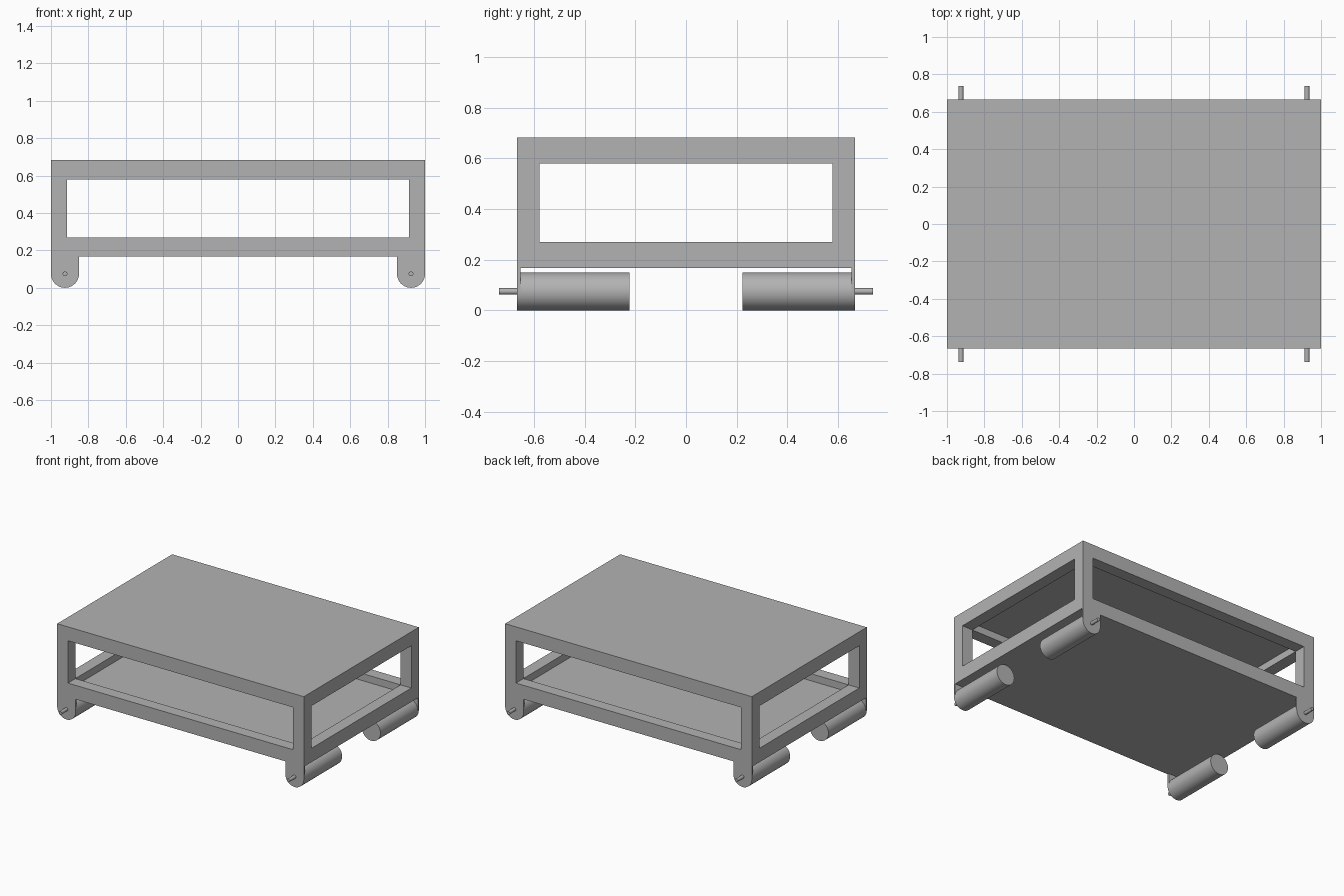
import bpy, bmesh, math
from mathutils import Matrix, Vector

cube = bpy.data.objects.get("Cube")
if cube:
    bpy.data.objects.remove(cube, do_unlink=True)

grey = bpy.data.materials.new("plain grey")
grey.use_nodes = True
colour = (0.45, 0.45, 0.45, 1)
grey.diffuse_color = colour
grey.node_tree.nodes["Principled BSDF"].inputs["Base Color"].default_value = colour

# Main dimensions
HALF_X, HALF_Y = 1.0, 0.666
POST = 0.087
BASE, TOP = 0.168, 0.682
RAIL, PANEL = 0.102, 0.05
RADIUS = 0.075
PLATE = 0.012
LEG_X = HALF_X - RADIUS


def finish(name, bm, smooth=False):
    bmesh.ops.recalc_face_normals(bm, faces=bm.faces)
    mesh = bpy.data.meshes.new(name)
    bm.to_mesh(mesh)
    bm.free()
    mesh.materials.append(grey)
    obj = bpy.data.objects.new(name, mesh)
    bpy.context.collection.objects.link(obj)
    if smooth:
        bpy.ops.object.select_all(action='DESELECT')
        obj.select_set(True)
        bpy.context.view_layer.objects.active = obj
        bpy.ops.object.shade_smooth_by_angle(angle=math.radians(30))
    return obj


def rod(name, x, y0, y1, radius, sides):
    """Cylinder lying along y."""
    bm = bmesh.new()
    place = Matrix.Translation((x, (y0 + y1) / 2, RADIUS)) @ Matrix.Rotation(math.pi / 2, 4, 'X')
    bmesh.ops.create_cone(bm, cap_ends=True, segments=sides, radius1=radius,
                          radius2=radius, depth=abs(y1 - y0), matrix=place)
    return finish(name, bm, True)


# Open frame with recessed floor and roof panels, made from the exposed sides of solid cells
def build_frame():
    cuts = (
        (-HALF_X, POST - HALF_X, HALF_X - POST, HALF_X),
        (-HALF_Y, POST - HALF_Y, HALF_Y - POST, HALF_Y),
        (BASE, BASE + PANEL, BASE + RAIL, TOP - RAIL, TOP - PANEL, TOP),
    )

    def solid(cell):
        i, j, k = cell
        if not (0 <= i < 3 and 0 <= j < 3 and 0 <= k < 5):
            return False
        edge_x, edge_y = i != 1, j != 1
        if k in (0, 4):
            return True                   # panels
        if k in (1, 3):
            return edge_x or edge_y       # rails
        return edge_x and edge_y          # posts

    bm = bmesh.new()
    for i in range(3):
        for j in range(3):
            for k in range(5):
                cell = (i, j, k)
                if not solid(cell):
                    continue
                for axis in range(3):
                    u, v = (axis + 1) % 3, (axis + 2) % 3
                    for side in (0, 1):
                        near = list(cell)
                        near[axis] += 2 * side - 1
                        if solid(near):
                            continue
                        verts = []
                        for du, dv in ((0, 0), (1, 0), (1, 1), (0, 1)):
                            p = list(cell)
                            p[axis] += side
                            p[u] += du
                            p[v] += dv
                            verts.append(bm.verts.new([cuts[a][p[a]] for a in range(3)]))
                        bm.faces.new(verts)
    bmesh.ops.remove_doubles(bm, verts=bm.verts, dist=1e-4)
    finish("table_frame", bm)


# Thin rounded leg plate hanging from the frame corner
def build_leg(name, x, y0, y1):
    bm = bmesh.new()
    arc = [math.pi + math.pi * n / 24 for n in range(25)]
    outline = [(x + RADIUS * math.cos(a), RADIUS + RADIUS * math.sin(a)) for a in arc]
    outline += [(x + RADIUS, BASE), (x - RADIUS, BASE)]
    face = bm.faces.new([bm.verts.new((px, y0, pz)) for px, pz in outline])
    out = bmesh.ops.extrude_face_region(bm, geom=[face])
    moved = [g for g in out["geom"] if isinstance(g, bmesh.types.BMVert)]
    bmesh.ops.translate(bm, verts=moved, vec=Vector((0, y1 - y0, 0)))
    finish(name, bm, True)


build_frame()

# Leg plate, roller and axle pin at each corner
for sy, end in ((-1, "front"), (1, "back")):
    for sx, hand in ((-1, "right"), (1, "left")):
        tag = f"{end}_{hand}"
        x = sx * LEG_X
        inner = sy * (HALF_Y - PLATE)
        build_leg(f"{tag}_leg", x, sy * HALF_Y, inner)
        rod(f"{tag}_roller", x, inner, sy * 0.222, RADIUS, 48)
        rod(f"{tag}_axle_pin", x, sy * HALF_Y, sy * 0.737, 0.0125, 24)
